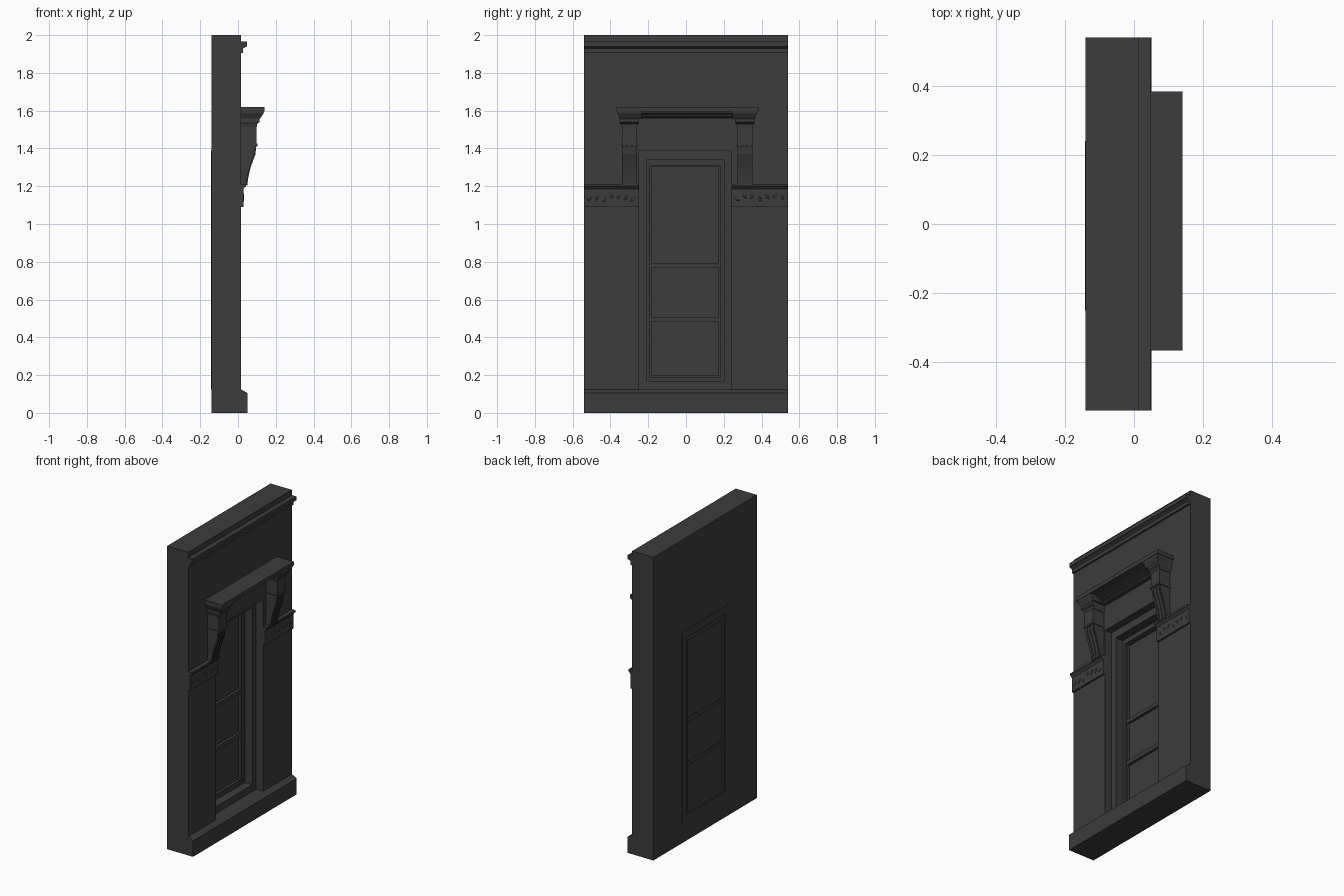
import bpy, bmesh, random
from mathutils import Matrix, Vector

random.seed(4)
cube = bpy.data.objects.get("Cube")
if cube:
    bpy.data.objects.remove(cube, do_unlink=True)

stone = bpy.data.materials.new("dark grey stone")
stone.use_nodes = True
GREY = (0.045, 0.045, 0.045, 1)
stone.diffuse_color = GREY
stone.node_tree.nodes["Principled BSDF"].inputs["Base Color"].default_value = GREY


def finish(name, bm):
    bmesh.ops.recalc_face_normals(bm, faces=bm.faces)
    mesh = bpy.data.meshes.new(name)
    bm.to_mesh(mesh)
    bm.free()
    mesh.materials.append(stone)
    obj = bpy.data.objects.new(name, mesh)
    bpy.context.collection.objects.link(obj)
    return obj


def extrude(name, profile, y0, y1):
    """Sweep a closed (x, z) profile along y."""
    bm = bmesh.new()
    face = bm.faces.new([bm.verts.new((x, y0, z)) for x, z in profile])
    new = bmesh.ops.extrude_face_region(bm, geom=[face])["geom"]
    moved = [v for v in new if isinstance(v, bmesh.types.BMVert)]
    bmesh.ops.translate(bm, verts=moved, vec=(0, y1 - y0, 0))
    return finish(name, bm)


def box(name, x0, x1, y0, y1, z0, z1):
    return extrude(name, [(x0, z0), (x1, z0), (x1, z1), (x0, z1)], y0, y1)


def ring(name, outer, inner, x0, x1):
    """Rectangular frame; outer and inner are (y0, y1, z0, z1)."""
    bm = bmesh.new()

    def loop(rect, x):
        a, b, c, d = rect
        return [bm.verts.new((x, y, z)) for y, z in ((a, c), (b, c), (b, d), (a, d))]
    loops = [loop(outer, x0), loop(outer, x1), loop(inner, x1), loop(inner, x0)]
    for k in range(4):
        p, q = loops[k], loops[(k + 1) % 4]
        for i in range(4):
            j = (i + 1) % 4
            bm.faces.new((p[i], p[j], q[j], q[i]))
    return finish(name, bm)


def stack(name, layers, back):
    """Stepped block from (front x, y0, y1, z) rectangles joined upward."""
    bm = bmesh.new()
    rows = [[bm.verts.new(c) for c in ((back, a, z), (x, a, z), (x, b, z), (back, b, z))]
            for x, a, b, z in layers]
    for p, q in zip(rows, rows[1:]):
        for i in range(4):
            j = (i + 1) % 4
            bm.faces.new((p[i], p[j], q[j], q[i]))
    bm.faces.new(rows[0])
    bm.faces.new(rows[-1])
    return finish(name, bm)


BACK, FACE, HALF = -0.14, 0.015, 0.54

# Wall and stepped window surround
opening = (-0.25, 0.24, 0.125, 1.39)
sash = (-0.21, 0.20, 0.17, 1.34)
pane = (-0.19, 0.18, 0.19, 1.31)
ring("wall", (-HALF, HALF, 0, 2), opening, BACK, FACE)
ring("window_frame", opening, sash, BACK - 0.002, -0.035)
ring("window_sash", sash, pane, BACK + 0.003, -0.09)
ring("sash_bead", pane, (-0.183, 0.173, 0.197, 1.303), BACK + 0.015, -0.10)
box("window_pane", -0.125, -0.118, *pane)
for i, z in enumerate((0.495, 0.78)):
    box(f"glazing_bar_{i + 1}", -0.132, -0.10, pane[0], pane[1], z - 0.013, z + 0.013)

# Plinth and top cornice
extrude("plinth", [(0.0, 0.0), (0.05, 0.0), (0.05, 0.105), (FACE, 0.125), (0.0, 0.125)],
        -HALF, HALF)
extrude("cornice", [(0.0, 1.905), (0.027, 1.905), (0.027, 1.928), (0.036, 1.935),
                    (0.048, 1.94), (0.048, 1.965), (0.0, 1.965)], -HALF, HALF)

# Belt course with low carved relief on both sides of the window
belt = [(0.0, 1.09), (0.028, 1.09), (0.028, 1.185), (0.036, 1.195), (0.042, 1.2),
        (0.042, 1.213), (0.0, 1.213)]
for side, a, b in (("right", -HALF, -0.25), ("left", 0.24, HALF)):
    extrude(f"belt_{side}", belt, a, b)
    bm = bmesh.new()
    for i in range(7):
        y = a + 0.03 + (b - a - 0.06) * i / 6
        place = (Matrix.Translation((0.028, y, 1.14 + random.uniform(-0.012, 0.012)))
                 @ Matrix.Rotation(random.uniform(-1, 1), 4, 'X')
                 @ Matrix.Diagonal(Vector((0.005, 0.008, 0.018, 1))))
        bmesh.ops.create_icosphere(bm, subdivisions=1, radius=1, matrix=place)
    finish(f"belt_carving_{side}", bm)

# Scrolled brackets carrying the hood
scroll = [(0.0, 1.205), (0.044, 1.205), (0.05, 1.25), (0.062, 1.3), (0.076, 1.34),
          (0.088, 1.37), (0.09, 1.405), (0.098, 1.42), (0.098, 1.53), (0.0, 1.53)]
rib = [(x + 0.005, z) for x, z in scroll[1:8]]
CENTRE = 0.006
for side, s in (("right", -1), ("left", 1)):
    y = CENTRE + s * 0.306
    extrude(f"bracket_{side}", scroll, y - 0.04, y + 0.04)
    for k in (-0.026, 0, 0.026):
        extrude(f"bracket_rib_{side}", [(0.03, 1.21)] + rib + [(0.03, 1.42)],
                y + k - 0.006, y + k + 0.006)
    box(f"bracket_band_{side}", 0.0, 0.103, y - 0.044, y + 0.044, 1.412, 1.425)
    stack(f"bracket_capital_{side}",
          [(0.1, y - 0.043, y + 0.043, 1.515), (0.102, y - 0.047, y + 0.047, 1.53),
           (0.115, y - 0.052, y + 0.052, 1.54), (0.115, y - 0.052, y + 0.052, 1.558)], 0.0)
    # Flared hood end above each bracket
    inner, outer = CENTRE + s * 0.24, CENTRE + s * 0.355
    stack(f"hood_end_{side}",
          [(0.115, inner, outer, 1.555), (0.122, inner, outer + s * 0.004, 1.565),
           (0.135, inner, outer + s * 0.015, 1.585), (0.138, inner, outer + s * 0.017, 1.595)],
          0.0)

# Hood slab and the recessed moulding beneath it
box("hood_slab", 0.0, 0.14, CENTRE - 0.373, CENTRE + 0.377, 1.595, 1.62)
extrude("hood_moulding", [(0.0, 1.555), (0.045, 1.555), (0.045, 1.565), (0.07, 1.572),
                          (0.07, 1.58), (0.1, 1.588), (0.1, 1.596), (0.0, 1.596)],
        CENTRE - 0.242, CENTRE + 0.242)
